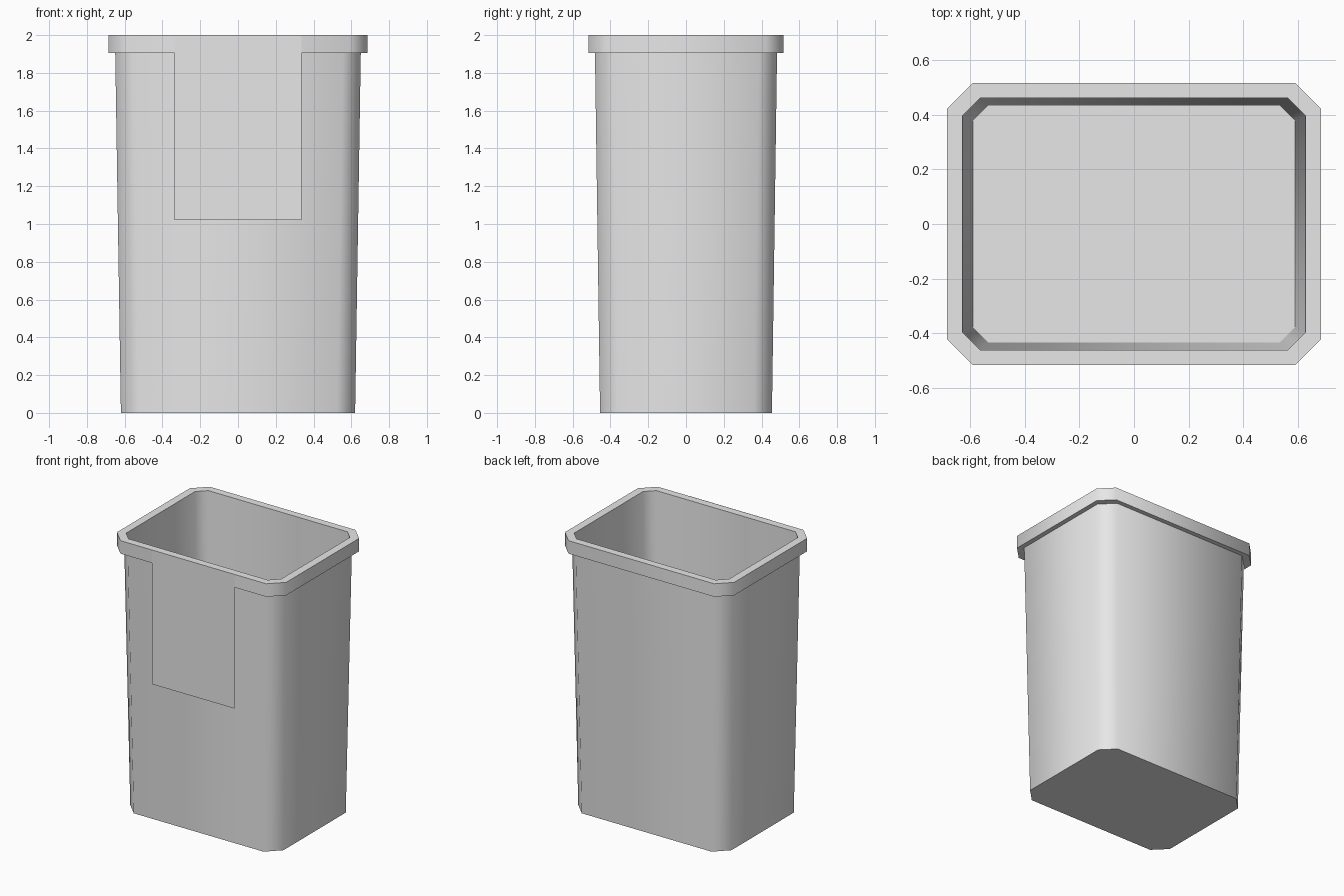
import bpy, bmesh
from math import radians

cube = bpy.data.objects.get("Cube")
if cube:
    bpy.data.objects.remove(cube, do_unlink=True)

grey = bpy.data.materials.new("light_grey_plastic")
grey.use_nodes = True
colour = (0.8, 0.8, 0.8, 1)
grey.diffuse_color = colour
grey.node_tree.nodes["Principled BSDF"].inputs["Base Color"].default_value = colour


def add_object(name, bm):
    mesh = bpy.data.meshes.new(name)
    bm.to_mesh(mesh)
    bm.free()
    mesh.materials.append(grey)
    obj = bpy.data.objects.new(name, mesh)
    bpy.context.collection.objects.link(obj)
    return obj


def ring(bm, hx, hy, cut, z):
    """Rectangle with clipped corners, counter-clockwise."""
    pts = [(hx, -hy + cut), (hx, hy - cut), (hx - cut, hy), (cut - hx, hy),
           (-hx, hy - cut), (-hx, cut - hy), (cut - hx, -hy), (hx - cut, -hy)]
    return [bm.verts.new((x, y, z)) for x, y in pts]


# Tapered bin: floor, outer wall, overhanging rim, inner wall, inner floor
sections = [
    (0.62, 0.455, 0.095, 0.0),
    (0.65, 0.482, 0.095, 1.905),
    (0.685, 0.516, 0.095, 1.905),
    (0.685, 0.516, 0.095, 2.0),
    (0.627, 0.461, 0.064, 2.0),
    (0.59, 0.433, 0.056, 0.03),
]
bm = bmesh.new()
rings = [ring(bm, *s) for s in sections]
for low, high in zip(rings, rings[1:]):
    for i in range(8):
        j = (i + 1) % 8
        bm.faces.new((low[i], low[j], high[j], high[i]))
bm.faces.new(reversed(rings[0]))
bm.faces.new(rings[-1])
bmesh.ops.recalc_face_normals(bm, faces=bm.faces[:])
body = add_object("bin_body", bm)

bpy.ops.object.select_all(action='DESELECT')
body.select_set(True)
bpy.context.view_layer.objects.active = body
bpy.ops.object.shade_smooth_by_angle(angle=radians(50))

# Thin label sheet hanging from the front of the rim
bm = bmesh.new()
corners = [(-0.335, 1.02), (0.335, 1.02), (0.335, 2.0), (-0.335, 2.0)]
bm.faces.new([bm.verts.new((x, -0.518, z)) for x, z in corners])
add_object("front_label_panel", bm)
